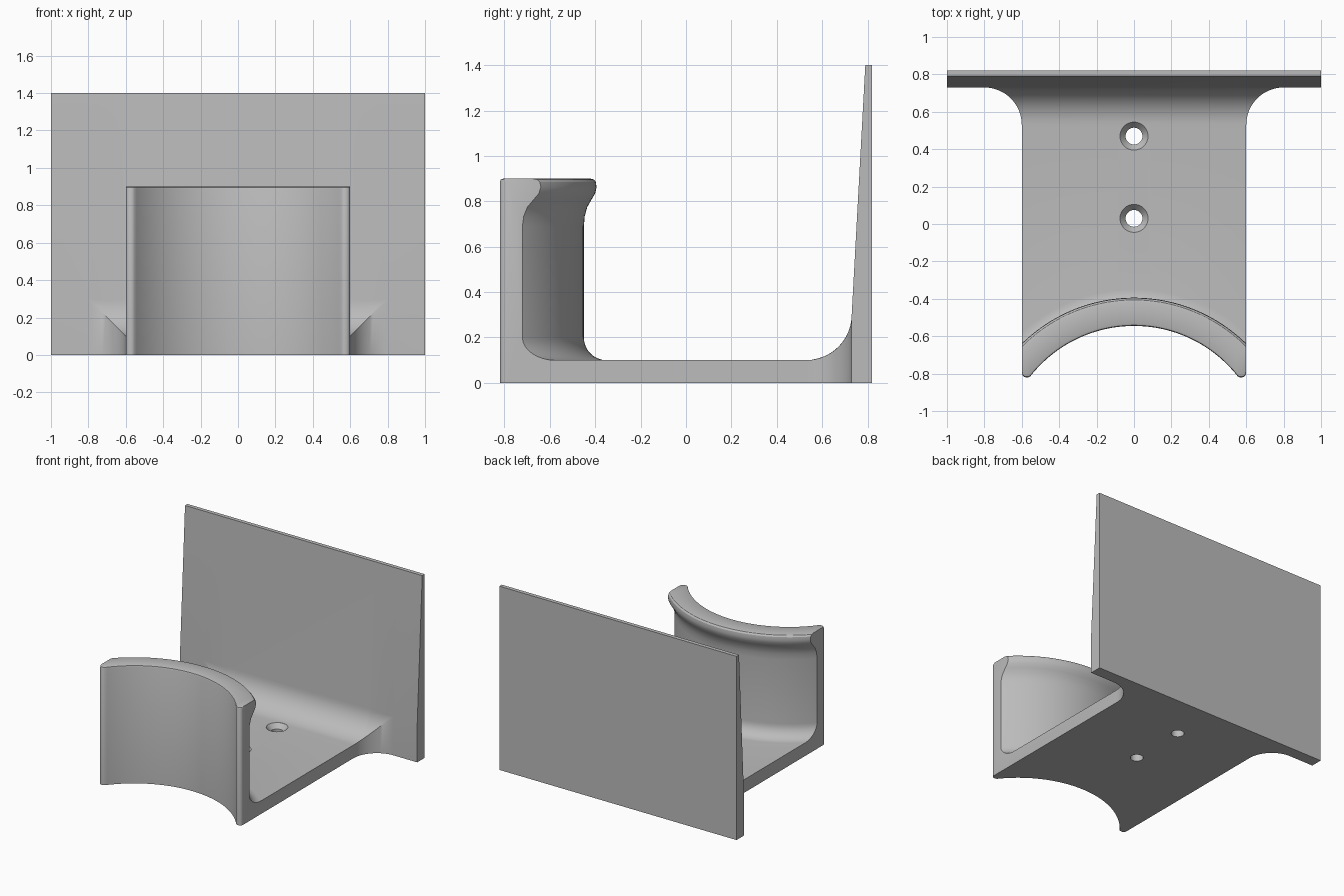
import bpy, bmesh
from math import sin, cos, asin, sqrt, pi

cube = bpy.data.objects.get("Cube")
if cube:
    bpy.data.objects.remove(cube, do_unlink=True)

grey = bpy.data.materials.new("plain grey")
grey.use_nodes = True
COLOUR = (0.5, 0.5, 0.5, 1)
grey.diffuse_color = COLOUR
grey.node_tree.nodes["Principled BSDF"].inputs["Base Color"].default_value = COLOUR

HALF = 0.6        # half width of the tray
ARC_Y = -1.25     # axis of the curved front wall
FILLET = 0.2      # fillet between tray and back plate
FIL_Y = 0.53


def finish(bm, name):
    bmesh.ops.remove_doubles(bm, verts=bm.verts, dist=1e-5)
    bmesh.ops.recalc_face_normals(bm, faces=bm.faces)
    mesh = bpy.data.meshes.new(name)
    bm.to_mesh(mesh)
    bm.free()
    mesh.materials.append(grey)
    ob = bpy.data.objects.new(name, mesh)
    bpy.context.collection.objects.link(ob)
    return ob


def loft(name, sections):
    """Skin a row of (x, [(y, z), ...]) outlines and cap both ends."""
    bm = bmesh.new()
    rings = [[bm.verts.new((x, y, z)) for y, z in pts] for x, pts in sections]
    for a, b in zip(rings, rings[1:]):
        for i in range(len(a)):
            j = (i + 1) % len(a)
            bm.faces.new((a[i], a[j], b[j], b[i]))
    bm.faces.new(rings[0])
    bm.faces.new(rings[-1])
    return finish(bm, name)


# Tray with curved, lipped front wall
LIP = [(.83, .9), (.844, .896), (.853, .885), (.856, .862), (.85, .835),
       (.834, .808), (.815, .775), (.804, .735), (.8, .69)]
FOOT = [(.9 - .1 * cos(a * pi / 16), .2 - .1 * sin(a * pi / 16)) for a in range(9)]


def tray_section(x):
    def arc(r):
        return ARC_Y + sqrt(r * r - x * x)
    tip = 0.025
    over = max(0, abs(x) - HALF + tip)
    floor = -0.82 + tip - sqrt(max(0, tip * tip - over * over))
    front = max(arc(0.705), floor)
    pts = [(front, 0), (front, .885), (front + .004, .896), (front + .015, .9)]
    pts += [(arc(r), z) for r, z in LIP + FOOT]
    return pts + [(FIL_Y + .07, .1), (FIL_Y + .07, 0)]


xs = [HALF * sin(pi / 2 * i / 32) for i in range(-32, 33)]
holder = loft("holder", [(x, tray_section(x)) for x in xs])


# Tapered back plate with fillet and side flares
def plate_section(start):
    first = asin(min(1, (start - FIL_Y) / FILLET))
    pts = [(start, 0)]
    for i in range(13):
        a = first + (pi / 2 - first) * i / 12
        pts.append((FIL_Y + FILLET * sin(a), .3 - FILLET * cos(a)))
    return pts + [(.79, 1.4), (.82, 1.4), (.82, 0)]


right = []
for i in range(17):
    a = pi / 2 * i / 16
    right.append((HALF + FILLET - FILLET * cos(a), plate_section(FIL_Y + FILLET * sin(a))))
right.append((1, plate_section(FIL_Y + FILLET)))
plate = loft("back_plate", [(-x, p) for x, p in reversed(right)] + right)

# Countersunk screw hole cutters
cutters = []
for y in (0.03, 0.47):
    bm = bmesh.new()
    profile = [(0, -.05), (.045, -.05), (.045, .065), (.075, .1), (.075, .2), (0, .2)]
    vs = [bm.verts.new((r, y, z)) for r, z in profile]
    edges = [bm.edges.new(e) for e in zip(vs, vs[1:])]
    bmesh.ops.spin(bm, geom=vs + edges, cent=(0, y, 0), axis=(0, 0, 1),
                   angle=2 * pi, steps=32)
    cutters.append(finish(bm, "screw_hole_cutter"))

# Join plate and tray, then cut the holes
bpy.ops.object.select_all(action="DESELECT")
bpy.context.view_layer.objects.active = holder
holder.select_set(True)
for tool, op in [(plate, "UNION")] + [(c, "DIFFERENCE") for c in cutters]:
    tool.hide_render = True
    mod = holder.modifiers.new("join", "BOOLEAN")
    mod.operation, mod.object, mod.solver = op, tool, "EXACT"
    bpy.ops.object.modifier_apply(modifier=mod.name)
    bpy.data.objects.remove(tool, do_unlink=True)
bpy.ops.object.shade_smooth_by_angle(angle=pi / 6)
